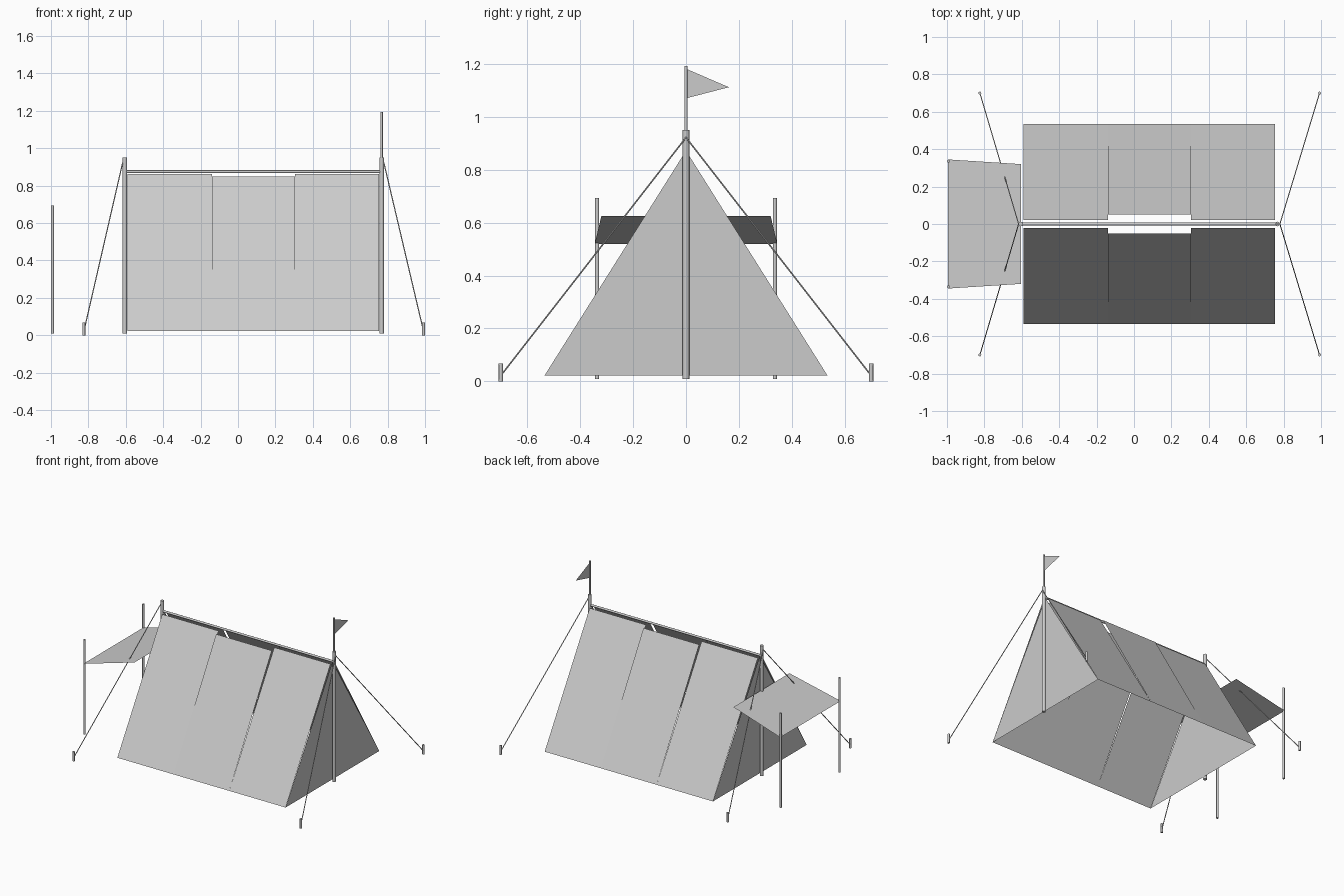
import bpy
from mathutils import Vector

if "Cube" in bpy.data.objects:
    bpy.data.objects.remove(bpy.data.objects["Cube"])


def rod(name, a, b, r, sides=8):
    """Cylinder running from point a to point b."""
    a, b = Vector(a), Vector(b)
    d = b - a
    bpy.ops.mesh.primitive_cylinder_add(vertices=sides, radius=r, depth=d.length,
                                        location=(a + b) / 2)
    ob = bpy.context.object
    ob.name = name
    ob.rotation_euler = d.to_track_quat('Z', 'Y').to_euler()
    bpy.ops.object.shade_smooth_by_angle(angle=0.9)
    return ob


def sheet(name, *points):
    """Single flat piece of cloth."""
    me = bpy.data.meshes.new(name)
    me.from_pydata(points, [], [tuple(range(len(points)))])
    ob = bpy.data.objects.new(name, me)
    bpy.context.collection.objects.link(ob)
    return ob


X0, X1 = -0.59, 0.755          # canvas ends
P0, P1 = -0.605, 0.768         # main poles
D0, D1 = -0.14, 0.305          # loose middle panel
BASE_Y, BASE_Z = 0.535, 0.022

# Roof cloth: two outer panels and a slightly raised middle one on each slope
for s, side in ((-1, "front"), (1, "back")):
    for name, a, b, ty, tz in (("left", X0, D0, 0.022, 0.863),
                               ("middle", D0, D1, 0.05, 0.85),
                               ("right", D1, X1, 0.022, 0.863)):
        pts = [(a, s * BASE_Y, BASE_Z), (b, s * BASE_Y, BASE_Z),
               (b, s * ty, tz), (a, s * ty, tz)]
        sheet(f"{side}_{name}_roof_panel", *(pts if s < 0 else pts[::-1]))

# End walls
sheet("right_end_wall", (X1, -BASE_Y, BASE_Z), (X1, BASE_Y, BASE_Z), (X1, 0, 0.872))
sheet("left_end_wall", (X0, BASE_Y, BASE_Z), (X0, -BASE_Y, BASE_Z), (X0, 0, 0.872))

# Main poles and ridge pole
for name, x in (("left", P0), ("right", P1)):
    rod(f"{name}_main_pole", (x, 0, 0.01), (x, 0, 0.95), 0.0125, 10)
rod("ridge_pole", (P0 - 0.005, 0, 0.875), (P1 + 0.005, 0, 0.875), 0.008)

# Guy ropes and stakes
for name, px, sx in (("left", P0 - 0.012, -0.824), ("right", P1 + 0.012, 0.992)):
    for s, side in ((-1, "front"), (1, "back")):
        rod(f"{side}_{name}_guy_rope", (px, 0, 0.922), (sx, s * 0.7, 0.022), 0.003, 6)
        rod(f"{side}_{name}_stake", (sx, s * 0.7, 0), (sx, s * 0.7, 0.068), 0.008)

# Awning and its poles
sheet("awning", (-0.995, -0.345, 0.52), (-0.603, -0.32, 0.625),
      (-0.603, 0.32, 0.625), (-0.995, 0.345, 0.52))
for s, side in ((-1, "front"), (1, "back")):
    rod(f"{side}_awning_pole", (-0.992, s * 0.336, 0.01), (-0.992, s * 0.336, 0.693), 0.008)

# Flag and flagpole
rod("flagpole", (P1, 0, 0.93), (P1, 0, 1.193), 0.0065)
sheet("flag", (P1, 0, 1.07), (P1, 0.162, 1.112), (P1, 0, 1.182))
